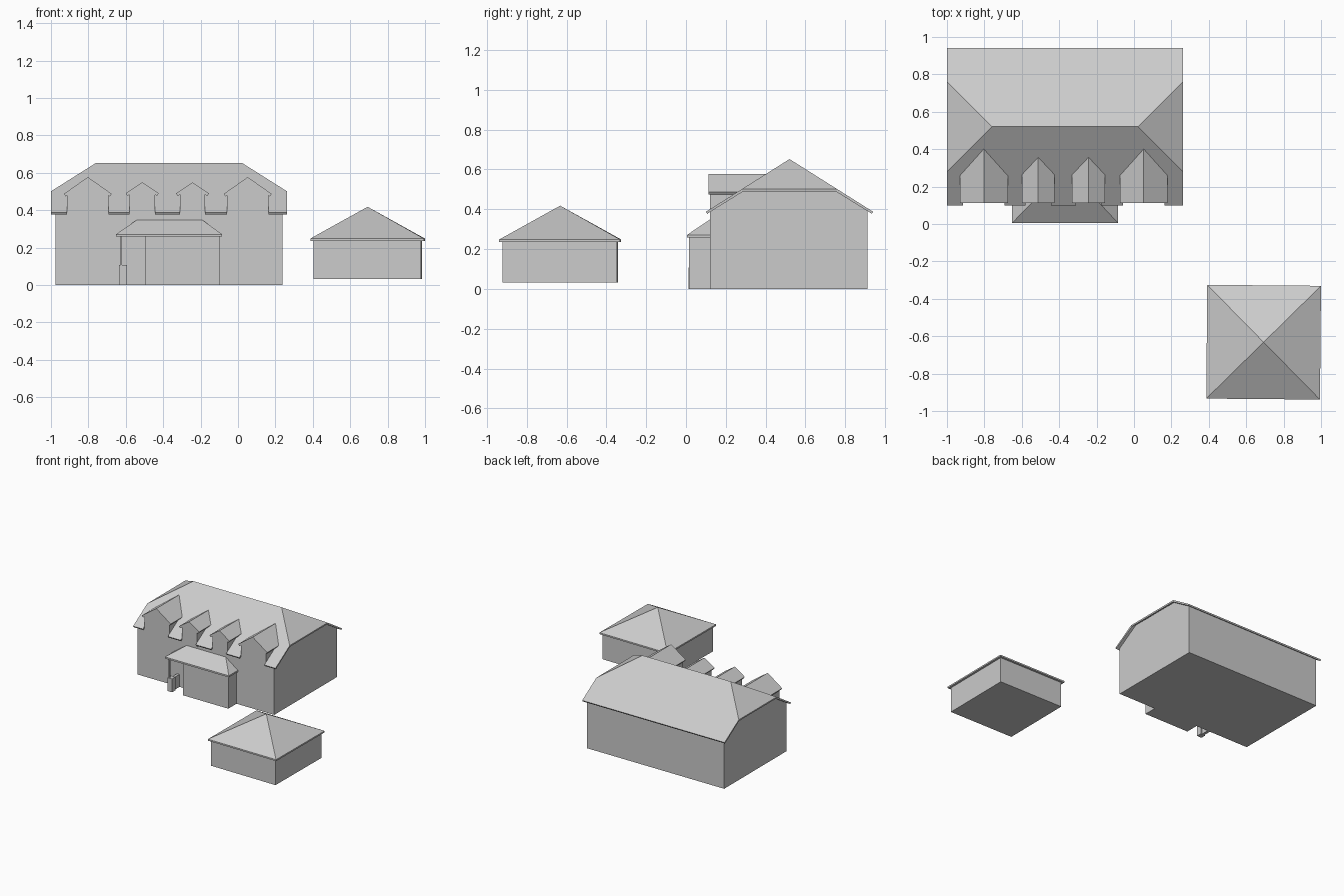
import bpy, bmesh
from math import radians
from mathutils import Matrix, Vector

if "Cube" in bpy.data.objects:
    bpy.data.objects.remove(bpy.data.objects["Cube"])


def finish(bm, name, thickness=0):
    me = bpy.data.meshes.new(name)
    bm.to_mesh(me)
    bm.free()
    ob = bpy.data.objects.new(name, me)
    bpy.context.collection.objects.link(ob)
    if thickness:
        m = ob.modifiers.new("thickness", 'SOLIDIFY')
        m.thickness = thickness
        m.offset = -1
        m.use_even_offset = True
    return ob


def hull(name, points):
    """Closed convex solid around the points."""
    bm = bmesh.new()
    for p in points:
        bm.verts.new(p)
    bmesh.ops.convex_hull(bm, input=bm.verts)
    bmesh.ops.dissolve_limit(bm, angle_limit=0.01, verts=bm.verts, edges=bm.edges)
    bmesh.ops.recalc_face_normals(bm, faces=bm.faces)
    return finish(bm, name)


def box(name, x, y, z):
    return hull(name, [(a, b, c) for a in x for b in y for c in z])


def rect(x0, x1, y0, y1, z):
    return [(x, y, z) for x in (x0, x1) for y in (y0, y1)]


def roof_shell(name, faces, thickness):
    """Roof planes facing up, thickened downward."""
    bm = bmesh.new()
    for f in faces:
        face = bm.faces.new([bm.verts.new(p) for p in f])
        face.normal_update()
        if face.normal.z < 0:
            face.normal_flip()
    bmesh.ops.remove_doubles(bm, verts=bm.verts, dist=0.0005)
    return finish(bm, name, thickness)


RIDGE_Y, RIDGE_Z, SLOPE = 0.52, 0.652, 0.63


def on_roof(x, y):
    return (x, y, RIDGE_Z - abs(y - RIDGE_Y) * SLOPE)


def roof_y(z):
    return RIDGE_Y - (RIDGE_Z - z) / SLOPE


# dormers: centre x, wall half width, roof half width, ridge z, eave z
dormers = [(-0.803, 0.111, 0.128, 0.577, 0.487),
           (-0.512, 0.067, 0.088, 0.549, 0.49),
           (-0.243, 0.067, 0.088, 0.549, 0.49),
           (0.052, 0.111, 0.128, 0.577, 0.487)]

# house walls with clipped gables
profile = [(0.12, 0), (0.912, 0), (0.912, 0.395), (0.75, 0.5), (0.29, 0.5), (0.12, 0.395)]
hull("house_walls", [(x, y, z) for x in (-0.977, 0.237) for y, z in profile])

# main half-hipped roof, front eave notched around the dormers
L, R, RL, RR = -1.0, 0.262, -0.76, 0.022
front = [(RR, RIDGE_Y), (RL, RIDGE_Y), (L, 0.28), (L, 0.10)]
for cx, w, _, _, _ in dormers:
    front += [(cx - w, 0.10), (cx - w, 0.13), (cx + w, 0.13), (cx + w, 0.10)]
front += [(R, 0.10), (R, 0.28)]
back = [(L, 0.94), (R, 0.94), (R, 0.76), (RR, RIDGE_Y), (RL, RIDGE_Y), (L, 0.76)]
hips = [[(e, 0.28), (e, 0.76), (r, RIDGE_Y)] for e, r in ((L, RL), (R, RR))]
roof_shell("main_roof", [[on_roof(*p) for p in f] for f in [front, back] + hips], 0.012)

# wall dormers and their gable roofs
for i, (cx, w, rw, zr, ze) in enumerate(dormers, 1):
    pitch = (zr - ze) / rw
    shape = [(-w, 0.36), (w, 0.36), (w, zr - 0.012 - pitch * w),
             (0, zr - 0.012), (-w, zr - 0.012 - pitch * w)]
    hull(f"dormer_wall_{i}", [(cx + x, y, z) for x, z in shape for y in (0.1195, 0.24)])
    roof_shell(f"dormer_roof_{i}",
               [[(cx, 0.112, zr), (cx, roof_y(zr), zr),
                 (cx + s * rw, roof_y(ze), ze), (cx + s * rw, 0.112, ze)] for s in (-1, 1)],
               0.017)

# porch: enclosed part, hipped roof, corner post on a low wall
box("porch_room", (-0.497, -0.097), (0.016, 0.125), (0, 0.265))
hull("porch_roof", rect(-0.652, -0.085, 0.005, 0.125, 0.258)
     + rect(-0.652, -0.085, 0.005, 0.125, 0.271)
     + [(-0.535, 0.125, 0.352), (-0.197, 0.125, 0.352)])
box("porch_pedestal", (-0.635, -0.593), (0.012, 0.054), (0, 0.107))
box("porch_low_wall", (-0.625, -0.603), (0.05, 0.125), (0, 0.1))
box("porch_post", (-0.629, -0.619), (0.02, 0.03), (0.1, 0.262))

# separate square garage with pyramid roof, turned very slightly
cx, cy = 0.693, -0.632
garage = [box("garage_walls", (cx - 0.287, cx + 0.287), (cy - 0.287, cy + 0.287), (0.033, 0.242)),
          hull("garage_roof", rect(cx - 0.304, cx + 0.304, cy - 0.304, cy + 0.304, 0.236)
               + rect(cx - 0.304, cx + 0.304, cy - 0.304, cy + 0.304, 0.248)
               + [(cx, cy, 0.418)])]
pivot = Vector((cx, cy, 0))
turn = Matrix.Translation(pivot) @ Matrix.Rotation(radians(-0.5), 4, 'Z') @ Matrix.Translation(-pivot)
for ob in garage:
    ob.data.transform(turn)
